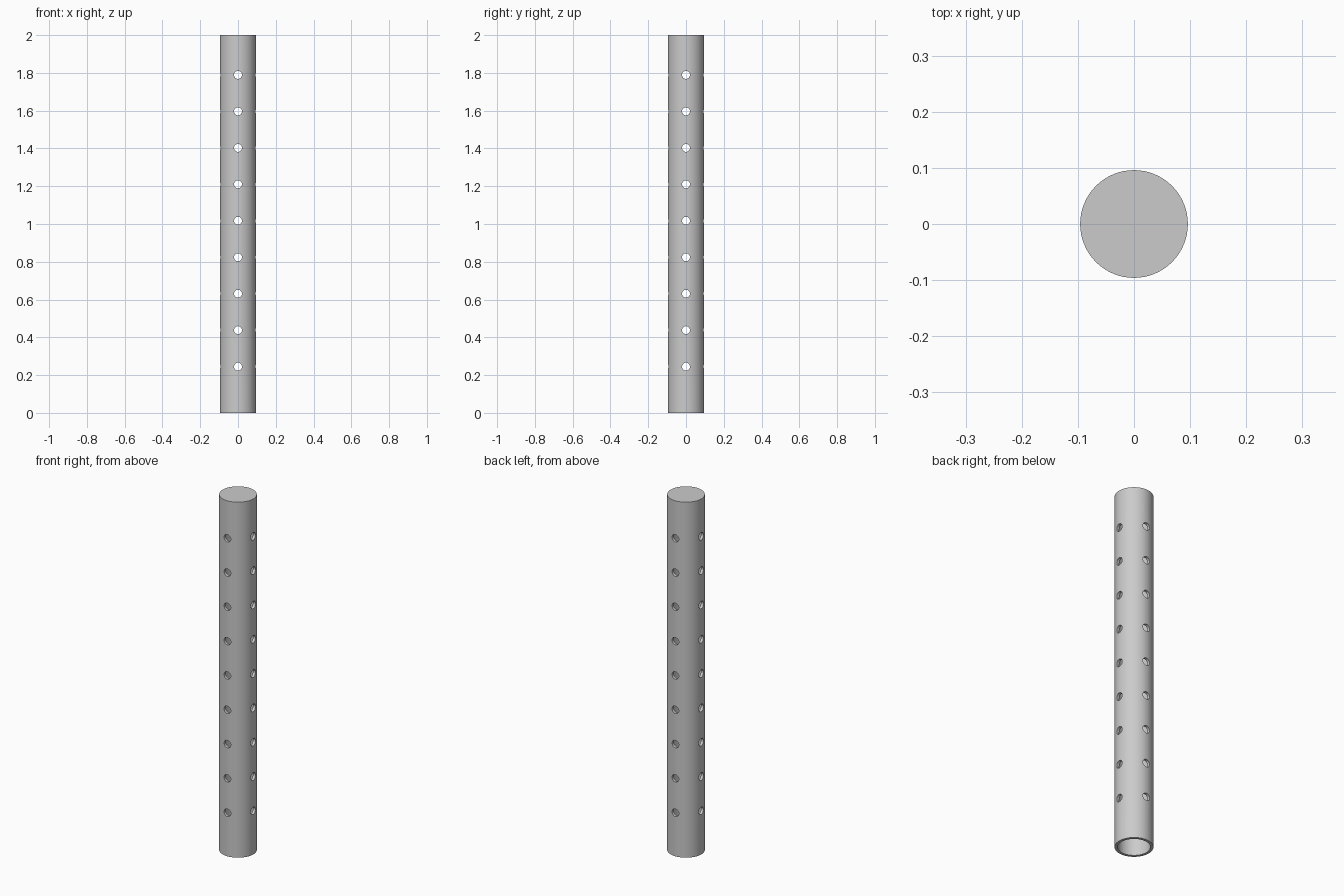
import bpy
import math

if "Cube" in bpy.data.objects:
    bpy.data.objects.remove(bpy.data.objects["Cube"], do_unlink=True)

HEIGHT, RADIUS, BORE, CAP = 2.0, 0.096, 0.081, 0.016
HOLE_RADIUS, HOLE_COUNT, FIRST_HOLE, HOLE_STEP = 0.021, 9, 0.245, 0.193

grey = bpy.data.materials.new("plain grey")
grey.use_nodes = True
colour = (0.6, 0.6, 0.6, 1.0)
grey.diffuse_color = colour
grey.node_tree.nodes["Principled BSDF"].inputs["Base Color"].default_value = colour


def cylinder(name, radius, depth, location, rotation=(0, 0, 0), sides=64):
    bpy.ops.mesh.primitive_cylinder_add(vertices=sides, radius=radius, depth=depth,
                                        location=location, rotation=rotation)
    obj = bpy.context.object
    obj.name = name
    obj.data.materials.append(grey)
    return obj


def join(objects, name):
    bpy.ops.object.select_all(action="DESELECT")
    for obj in objects:
        obj.select_set(True)
    bpy.context.view_layer.objects.active = objects[0]
    bpy.ops.object.join()
    objects[0].name = name
    return objects[0]


def hole_row(name, rotation):
    pins = [cylinder(name, HOLE_RADIUS, 0.4, (0, 0, FIRST_HOLE + i * HOLE_STEP), rotation, 32)
            for i in range(HOLE_COUNT)]
    return join(pins, name)


# Outer tube
tube = cylinder("perforated_tube", RADIUS, HEIGHT, (0, 0, HEIGHT / 2))

# Bore open at the bottom, and holes drilled through both axes
bore_top, bore_bottom = HEIGHT - CAP, -0.1
cutters = [
    cylinder("bore_cutter", BORE, bore_top - bore_bottom, (0, 0, (bore_top + bore_bottom) / 2)),
    hole_row("front_hole_cutter", (math.pi / 2, 0, 0)),
    hole_row("side_hole_cutter", (0, math.pi / 2, 0)),
]
bpy.ops.object.select_all(action="DESELECT")
tube.select_set(True)
bpy.context.view_layer.objects.active = tube
for cutter in cutters:
    cut = tube.modifiers.new(cutter.name, "BOOLEAN")
    cut.operation = "DIFFERENCE"
    cut.solver = "EXACT"
    cut.object = cutter
    bpy.ops.object.modifier_apply(modifier=cut.name)
for cutter in cutters:
    bpy.data.objects.remove(cutter, do_unlink=True)

# Smooth walls with crisp rims
bpy.ops.object.shade_smooth_by_angle(angle=math.radians(30))
